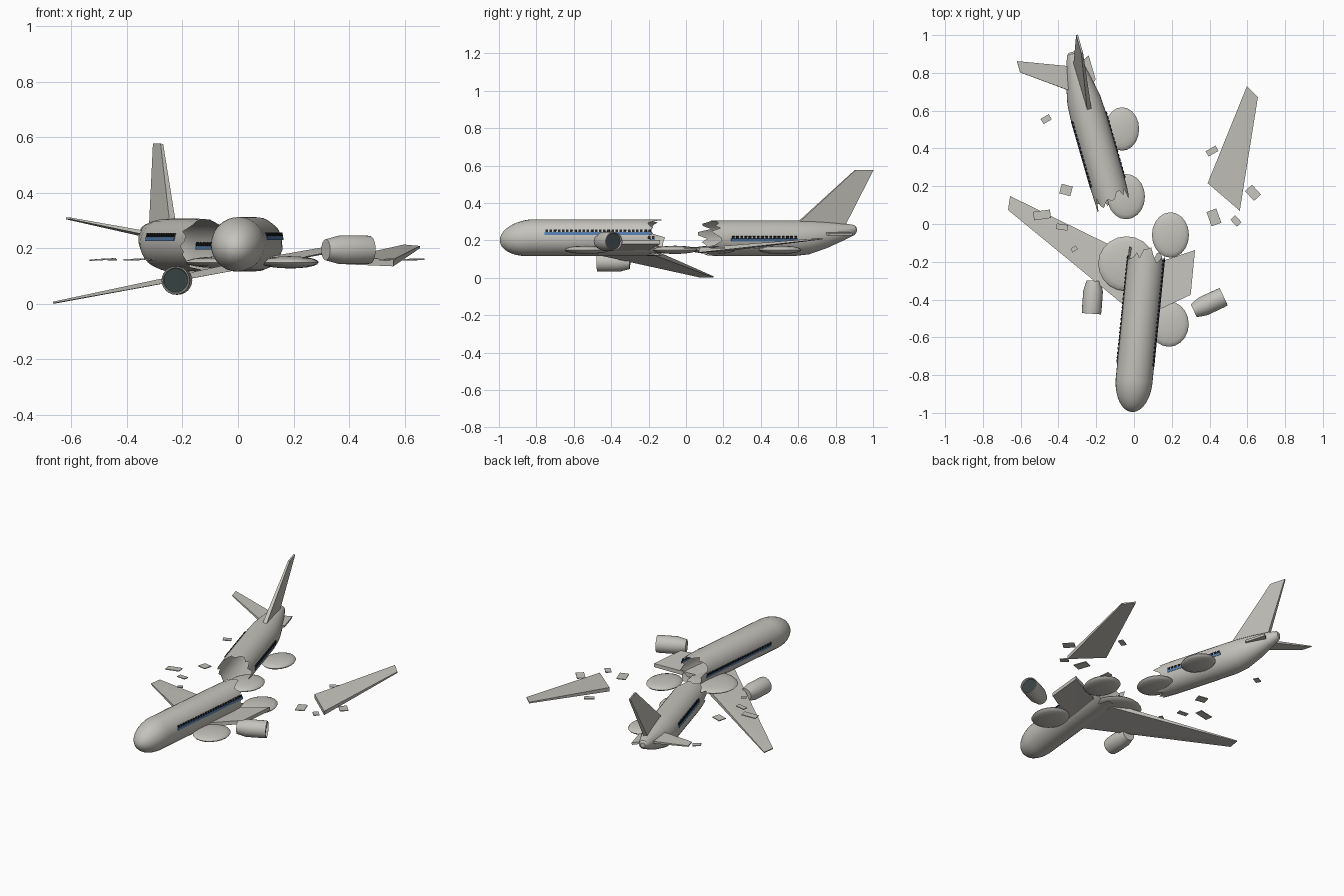
import bpy, bmesh, math, random
from mathutils import Matrix, Vector

random.seed(4)
if "Cube" in bpy.data.objects:
    bpy.data.objects.remove(bpy.data.objects["Cube"])


def material(name, rgb):
    m = bpy.data.materials.new(name)
    m.use_nodes = True
    m.diffuse_color = (*rgb, 1)
    m.node_tree.nodes["Principled BSDF"].inputs["Base Color"].default_value = (*rgb, 1)
    return m


GREY = material("warm grey", (0.56, 0.545, 0.505))
DARK = material("dark intake", (0.04, 0.052, 0.056))
GLASS = material("window black", (0.015, 0.018, 0.022))
BLUE = material("stripe blue", (0.09, 0.2, 0.4))


def finish(name, bm, mats, frame=None, smooth=False):
    bmesh.ops.recalc_face_normals(bm, faces=bm.faces)
    me = bpy.data.meshes.new(name)
    bm.to_mesh(me)
    bm.free()
    for m in mats:
        me.materials.append(m)
    ob = bpy.data.objects.new(name, me)
    bpy.context.collection.objects.link(ob)
    if frame:
        ob.matrix_world = frame
    if smooth:
        bpy.ops.object.select_all(action='DESELECT')
        ob.select_set(True)
        bpy.context.view_layer.objects.active = ob
        bpy.ops.object.shade_smooth_by_angle(angle=math.radians(35))
    return ob


def frame_at(loc, yaw, roll=0):
    return (Matrix.Translation(loc) @ Matrix.Rotation(math.radians(yaw), 4, 'Z')
            @ Matrix.Rotation(math.radians(roll), 4, 'Y'))


def lathe(name, rings, frame, torn=None, caps=(), mats=(GREY,), seg=32):
    """Tube along local y; rings are (y, radius, z offset); one ring may be torn."""
    bm = bmesh.new()
    loops = []
    for i, (y, r, dz) in enumerate(rings):
        loop = []
        for k in range(seg):
            a = 2 * math.pi * k / seg
            jag = random.uniform(-0.045, 0.045) if i == torn else 0
            loop.append(bm.verts.new((r * math.cos(a), y + jag, dz + r * math.sin(a))))
        loops.append(loop)
    for a, b in zip(loops, loops[1:]):
        for k in range(seg):
            n = (k + 1) % seg
            bm.faces.new((a[k], a[n], b[n], b[k]))
    for which, slot in caps:
        bm.faces.new(loops[which]).material_index = slot
    return finish(name, bm, mats, frame, True)


def panel(name, corners, thick, axis=(0, 0, 1), frame=None):
    """Tapered slab: corners run root, root, tip, tip; thick is (root, tip)."""
    bm = bmesh.new()
    for i, c in enumerate(corners):
        off = Vector(axis) * thick[i // 2] / 2
        bm.verts.new(Vector(c) + off)
        bm.verts.new(Vector(c) - off)
    bmesh.ops.convex_hull(bm, input=bm.verts)
    bmesh.ops.dissolve_limit(bm, angle_limit=0.02, verts=bm.verts, edges=bm.edges)
    return finish(name, bm, (GREY,), frame)


def add_box(bm, centre, size):
    m = Matrix.Translation(centre) @ Matrix.Diagonal((*size, 1))
    bmesh.ops.create_cube(bm, size=1, matrix=m)


def trim(prefix, frame, radius, start, end, z, count):
    """Window row and stripe on both sides of a fuselage section."""
    windows, stripe = bmesh.new(), bmesh.new()
    step = (end - start) / count
    for side in (-1, 1):
        for i in range(count):
            add_box(windows, (side * (radius - 0.001), start + (i + 0.5) * step, z),
                    (0.008, step * 0.6, 0.014))
        add_box(stripe, (side * radius, (start + end) / 2, z - 0.014),
                (0.005, end - start, 0.014))
    finish(prefix + "_windows", windows, (GLASS,), frame)
    finish(prefix + "_stripe", stripe, (BLUE,), frame)


# Front fuselage with rounded nose and torn rear rim
front = frame_at((-0.016, -0.995, 0.215), -5.7, -10.5)
R = 0.098
rings = []
for i in range(11):
    t = 1 - math.cos(math.pi / 2 * i / 10)
    rings.append((0.17 * t, max(0.001, R * math.sqrt(1 - (1 - t) ** 2)), -0.014 * (1 - t)))
rings += [(0.5, R, 0), (0.76, R, 0), (0.84, R * 0.98, 0)]
lathe("front_fuselage", rings, front, torn=len(rings) - 1, caps=((0, 0),))
trim("front", front, R, 0.25, 0.825, 0.018, 26)

# Tail fuselage with torn front rim and upswept cone
tail = frame_at((-0.107, 0.1, 0.212), 16, 9.5)
R2 = 0.095
lathe("tail_fuselage",
      [(0.03, R2 * 0.98, 0), (0.11, R2, 0), (0.5, R2, 0), (0.58, 0.09, 0.004),
       (0.68, 0.07, 0.018), (0.78, 0.043, 0.036), (0.83, 0.027, 0.044), (0.84, 0.015, 0.045)],
      tail, torn=0, caps=((-1, 0),))
trim("tail", tail, R2, 0.12, 0.49, 0.02, 16)

# Tail surfaces
panel("tail_fin", [(0, 0.51, 0.08), (0, 0.77, 0.06), (0, 0.82, 0.37), (0, 0.92, 0.37)],
      (0.024, 0.01), (1, 0, 0), tail)
panel("right_tailplane", [(0, 0.6, 0.032), (0, 0.76, 0.032),
                          (-0.295, 0.812, 0.048), (-0.295, 0.874, 0.048)],
      (0.016, 0.006), frame=tail)
panel("broken_left_tailplane", [(0, 0.6, 0.032), (0, 0.76, 0.032),
                                (0.085, 0.665, 0.036), (0.085, 0.797, 0.036)],
      (0.016, 0.013), frame=tail)

# Wings: one attached, one snapped to a stub, with its outer part lying apart
panel("right_wing", [(0.02, -0.49, 0.14), (0.02, -0.183, 0.14),
                     (-0.667, 0.074, 0.005), (-0.656, 0.148, 0.005)], (0.028, 0.006))
panel("left_wing_stub", [(0.02, -0.507, 0.14), (0.02, -0.24, 0.14),
                         (0.3, -0.375, 0.192), (0.323, -0.138, 0.192)], (0.028, 0.022))
panel("detached_wing", [(0.56, 0.07, 0.148), (0.39, 0.216, 0.155),
                        (0.656, 0.672, 0.205), (0.598, 0.73, 0.21)], (0.025, 0.008))

# Engines with dark intakes
nacelle = [(0.012, 0.043, 0), (0, 0.046, 0), (0, 0.05, 0), (0.02, 0.052, 0),
           (0.12, 0.052, 0), (0.175, 0.038, 0)]
for name, loc, yaw in (("right_engine", (-0.225, -0.475, 0.085), -4),
                       ("left_engine", (0.475, -0.385, 0.195), 115)):
    lathe(name, nacelle, frame_at(loc, yaw), caps=((0, 1), (-1, 0)), mats=(GREY, DARK), seg=24)

# Flattened mounds around the wreck
for i, (x, y, rx, ry) in enumerate([(-0.063, 0.503, 0.09, 0.115), (-0.042, 0.145, 0.1, 0.12),
                                    (0.193, -0.058, 0.098, 0.12), (-0.04, -0.21, 0.15, 0.145),
                                    (0.185, -0.53, 0.105, 0.12)]):
    bm = bmesh.new()
    bmesh.ops.create_uvsphere(bm, u_segments=20, v_segments=10, radius=1,
                              matrix=Matrix.Diagonal((rx, ry, 0.022, 1)))
    finish(f"mound_{i + 1}", bm, (GREY,), frame_at((x, y, 0.15), 0), True)

# Scattered skin fragments: x, y, length, width, turn
for i, (x, y, l, w, turn) in enumerate([
        (-0.465, 0.555, 0.05, 0.032, 30), (-0.36, 0.18, 0.06, 0.052, -15),
        (-0.487, 0.048, 0.09, 0.045, 8), (-0.381, -0.016, 0.06, 0.03, -8),
        (-0.317, -0.132, 0.032, 0.022, 35), (0.413, 0.386, 0.06, 0.032, 30),
        (0.63, 0.165, 0.07, 0.05, -48), (0.423, 0.035, 0.055, 0.08, 20),
        (0.54, 0.016, 0.05, 0.035, -48)]):
    bm = bmesh.new()
    add_box(bm, (0, 0, 0), (l, w, 0.005))
    finish(f"fragment_{i + 1}", bm, (GREY,), frame_at((x, y, 0.16), turn, random.uniform(-4, 4)))
